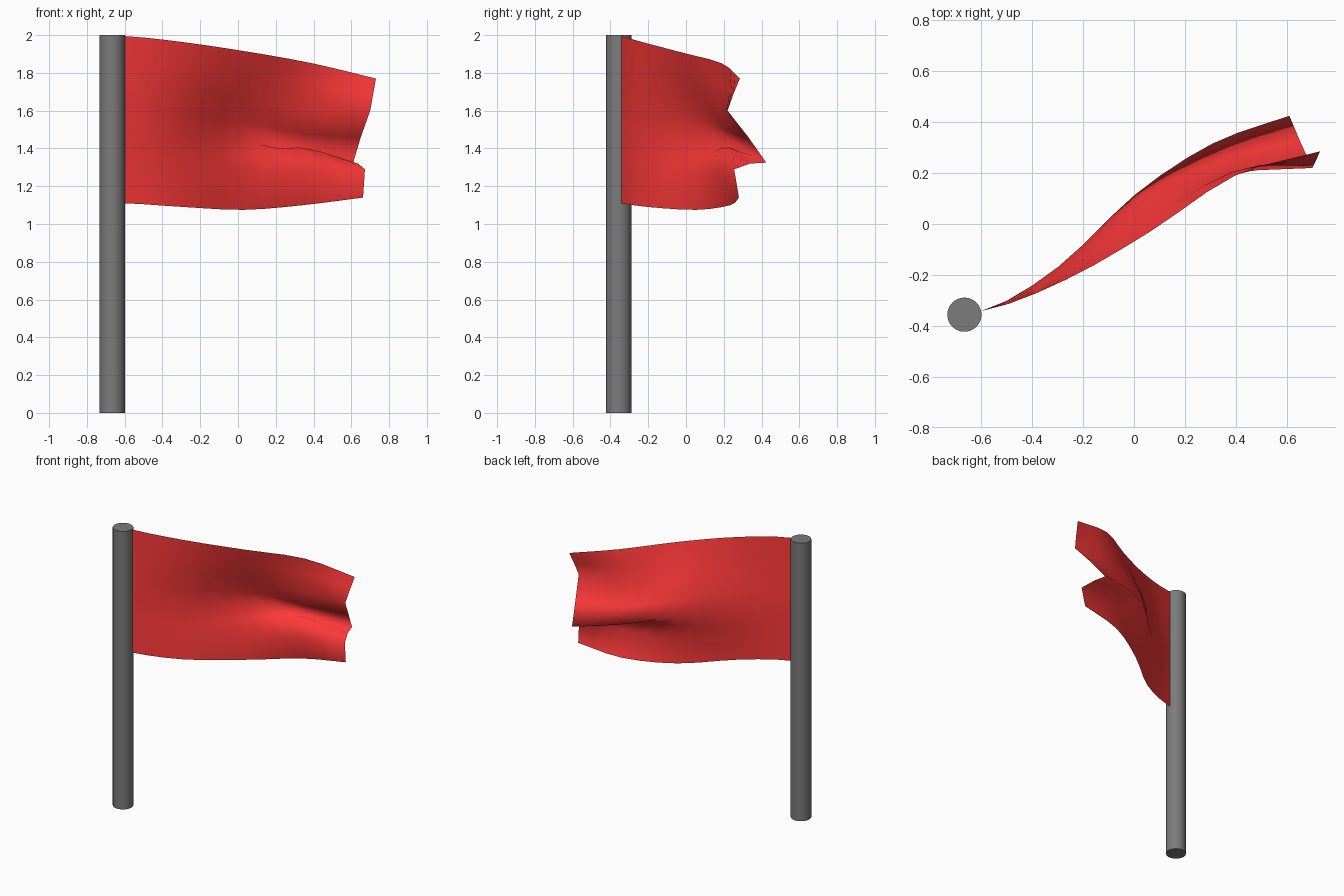
import bpy, bmesh

if "Cube" in bpy.data.objects:
    bpy.data.objects.remove(bpy.data.objects["Cube"])

def material(name, rgb):
    m = bpy.data.materials.new(name)
    m.diffuse_color = (*rgb, 1)
    m.use_nodes = True
    m.node_tree.nodes["Principled BSDF"].inputs["Base Color"].default_value = m.diffuse_color
    return m

# Pole
bpy.ops.mesh.primitive_cylinder_add(vertices=32, radius=0.067, depth=2,
                                    location=(-0.666, -0.356, 1))
pole = bpy.context.object
pole.name = "pole"
bpy.ops.object.shade_smooth_by_angle()
pole.data.materials.append(material("dark_grey", (0.2, 0.2, 0.2)))

# Cloth cross-sections (y, z) from top edge to bottom edge, hoist to free end
hoist = [(-0.343, 1.995 - 0.885 * i / 7) for i in range(8)]
sections = [
    hoist,
    [(-.22, 1.96), (-.21, 1.83), (-.195, 1.70), (-.18, 1.58),
     (-.17, 1.46), (-.18, 1.33), (-.19, 1.20), (-.20, 1.09)],
    [(-.03, 1.91), (.01, 1.78), (.065, 1.66), (.105, 1.54),
     (.115, 1.44), (.08, 1.36), (.05, 1.23), (.055, 1.075)],
    [(.19, 1.85), (.205, 1.73), (.195, 1.60), (.245, 1.48),
     (.315, 1.38), (.225, 1.405), (.18, 1.28), (.235, 1.10)],
    [(.285, 1.77), (.25, 1.685), (.22, 1.60), (.33, 1.46),
     (.425, 1.325), (.34, 1.32), (.255, 1.29), (.28, 1.14)],
]
free_end_x = [.73, .715, .70, .65, .61, .635, .672, .662]

def smooth(values, t):
    # Catmull-Rom interpolation along the length of the cloth
    i = min(int(t), len(values) - 2)
    f = t - i
    a, b = values[i], values[i + 1]
    p = values[i - 1] if i else a
    n = values[i + 2] if i + 2 < len(values) else 2 * b - a
    return 0.5 * (2 * a + (b - p) * f + (2 * p - 5 * a + 4 * b - n) * f ** 2
                  + (3 * a - p - 3 * b + n) * f ** 3)

# Flag cloth
COLS = 12
bm = bmesh.new()
grid = []
for c in range(COLS + 1):
    u = c / COLS
    grid.append([bm.verts.new((-0.603 + u * (free_end_x[r] + 0.603),
                               smooth([s[r][0] for s in sections], u * 4),
                               smooth([s[r][1] for s in sections], u * 4)))
                 for r in range(8)])
for a, b in zip(grid, grid[1:]):
    for r in range(7):
        bm.faces.new((a[r], a[r + 1], b[r + 1], b[r])).smooth = True
mesh = bpy.data.meshes.new("flag_cloth")
bm.to_mesh(mesh)
bm.free()
flag = bpy.data.objects.new("flag_cloth", mesh)
bpy.context.collection.objects.link(flag)
mesh.materials.append(material("red_cloth", (0.98, 0.04, 0.04)))
